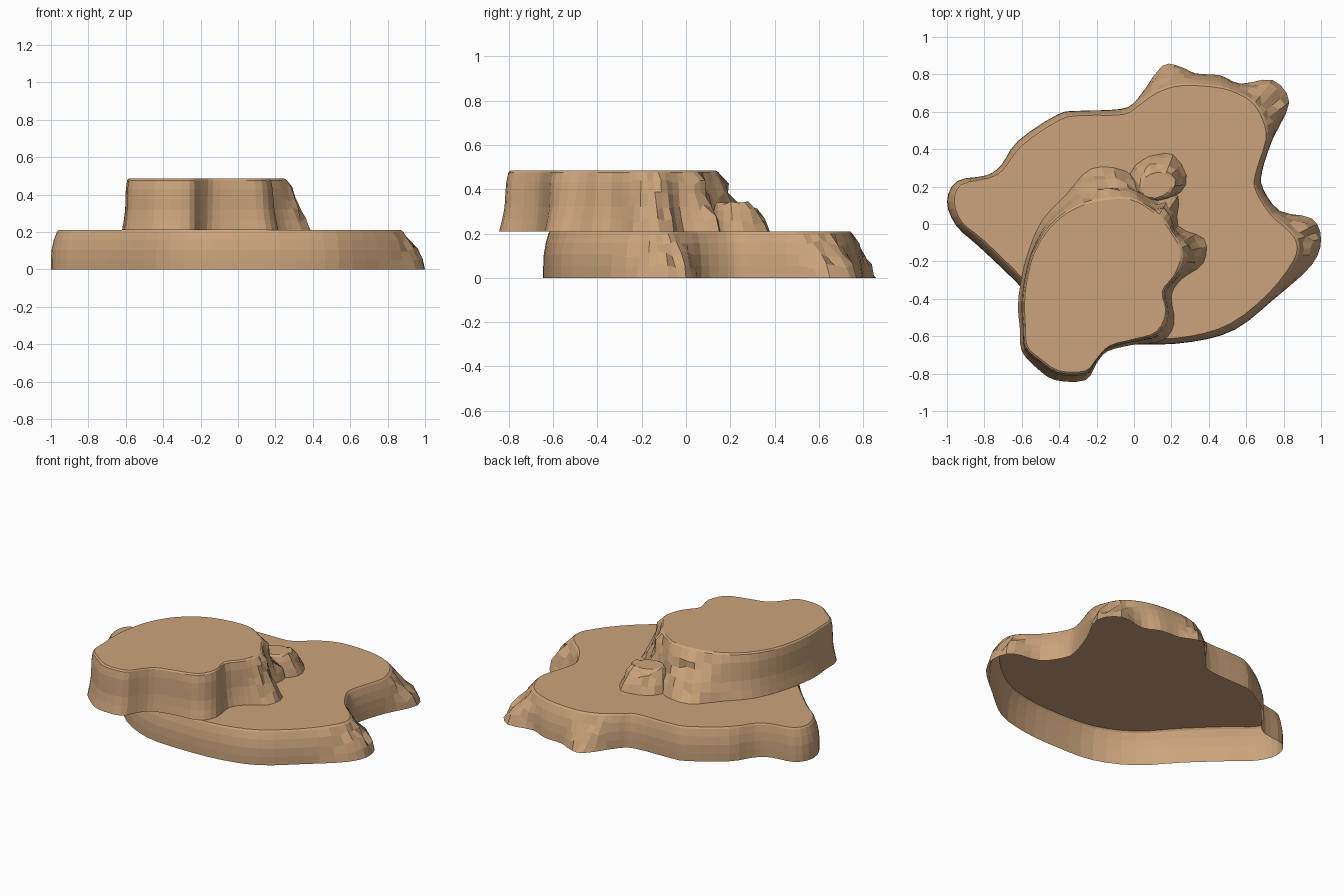
import bpy, bmesh, random
from mathutils import Vector

random.seed(4)
clay = bpy.data.materials.new("sandstone")
clay.diffuse_color = (0.6, 0.37, 0.2, 1)


def smooth_loop(rows, steps):
    """Closed Catmull-Rom through rows of (top x, top y, base x, base y)."""
    pts, n, out = [Vector(r) for r in rows], len(rows), []
    for i in range(n):
        a, b, c, d = (pts[(i + k) % n] for k in (-1, 0, 1, 2))
        for s in range(steps):
            t = s / steps
            out.append(0.5 * (2 * b + (c - a) * t + (2 * a - 5 * b + 4 * c - d) * t * t
                              + (3 * b - a - 3 * c + d) * t ** 3))
    return out


def terrace(name, rows, z0, z1, profile, steps=3, rim=0.045):
    """Flat-topped rock shelf, open underneath. profile = (height, rim spread, lump spread)."""
    bm = bmesh.new()
    loop = smooth_loop(rows, steps)
    rings = []
    for h, spread, lump in profile:
        ring = []
        for p in loop:
            top, off = p.xy, Vector((p.z - p.x, p.w - p.y))
            d = off.length
            near = min(d, rim)
            reach = near * spread + (d - near) * lump
            z = z0 + (z1 - z0) * h
            if d > rim * 1.7 and 0 < h < 0.95:      # craggy where rock spills out
                reach += random.uniform(-0.17, 0.17) * (d - near)
                z += random.uniform(-0.015, 0.015)
            q = top + off.normalized() * reach
            ring.append(bm.verts.new((q.x, q.y, z)))
        rings.append(ring)
    n = len(loop)
    for lo, hi in zip(rings, rings[1:]):
        for i in range(n):
            j = (i + 1) % n
            bm.faces.new((lo[j], lo[i], hi[i], hi[j]))
    bm.faces.new(rings[-1][::-1])
    bmesh.ops.triangulate(bm, faces=[f for f in bm.faces if len(f.verts) > 4])
    me = bpy.data.meshes.new(name)
    bm.to_mesh(me)
    bm.free()
    me.materials.append(clay)
    ob = bpy.data.objects.new(name, me)
    bpy.context.collection.objects.link(ob)
    return ob


# broad lower shelf, clockwise from its left tip
lower = [
    (-.96, .12, -1, .12), (-.925, .21, -.945, .23), (-.78, .245, -.79, .26), (-.70, .29, -.71, .315),
    (-.60, .42, -.62, .445), (-.40, .555, -.41, .585), (-.28, .58, -.30, .605), (-.06, .585, -.07, .615),
    (.02, .63, .02, .67), (.12, .70, .15, .845), (.22, .735, .25, .84), (.33, .74, .33, .805),
    (.47, .725, .46, .795), (.57, .69, .57, .75), (.64, .64, .74, .77), (.69, .55, .83, .65),
    (.705, .45, .74, .45), (.65, .27, .685, .28), (.65, .18, .69, .19), (.73, .05, .78, .07),
    (.83, -.04, .95, .03), (.87, -.11, 1, -.08), (.85, -.20, .95, -.22), (.72, -.37, .75, -.40),
    (.52, -.53, .54, -.565), (.30, -.60, .31, -.63), (.05, -.615, .05, -.645), (-.2, -.59, -.21, -.625),
    (-.42, -.48, -.44, -.51), (-.60, -.285, -.63, -.31), (-.80, -.09, -.83, -.12), (-.92, .01, -.95, -.01),
]
terrace("lower_shelf", lower, 0, 0.21,
        [(0, 1, 1), (.25, 1, .72), (.5, .92, .42), (.75, .62, .2), (.95, .22, .04), (1, 0, 0)])

# tall upper shelf overhanging the front
upper = [
    (-.585, -.42, -.62, -.43), (-.57, -.29, -.60, -.28), (-.53, -.15, -.56, -.135), (-.44, -.01, -.49, .02),
    (-.31, .085, -.36, .16), (-.17, .125, -.23, .295), (-.02, .13, -.05, .285), (.08, .08, .10, .17),
    (.15, .02, .235, .15), (.20, -.05, .235, -.01), (.245, -.13, .375, -.08), (.245, -.20, .37, -.21),
    (.21, -.28, .26, -.29), (.15, -.36, .20, -.38), (.17, -.47, .215, -.53), (.12, -.575, .15, -.625),
    (-.0, -.615, -.0, -.645), (-.13, -.65, -.14, -.68), (-.20, -.72, -.20, -.745), (-.26, -.785, -.26, -.835),
    (-.40, -.785, -.42, -.835), (-.50, -.72, -.52, -.77), (-.57, -.655, -.60, -.68), (-.58, -.55, -.61, -.56),
]
terrace("upper_shelf", upper, 0.21, 0.485,
        [(0, 1, 1), (.2, .72, .8), (.4, .52, .58), (.6, .48, .38), (.8, .42, .2), (.97, .22, .03), (1, 0, 0)])

# small boulder step behind the upper shelf
boulder = [
    (.04, .19, -.02, .27), (.06, .25, .05, .345), (.12, .275, .12, .37), (.17, .27, .21, .37),
    (.20, .23, .28, .26), (.18, .17, .25, .17), (.12, .14, .13, .12), (.06, .15, .02, .14),
]
terrace("boulder_step", boulder, 0.21, 0.34,
        [(0, 1, 1), (.35, .9, .65), (.7, .7, .28), (.93, .4, .05), (1, 0, 0)], steps=2)
